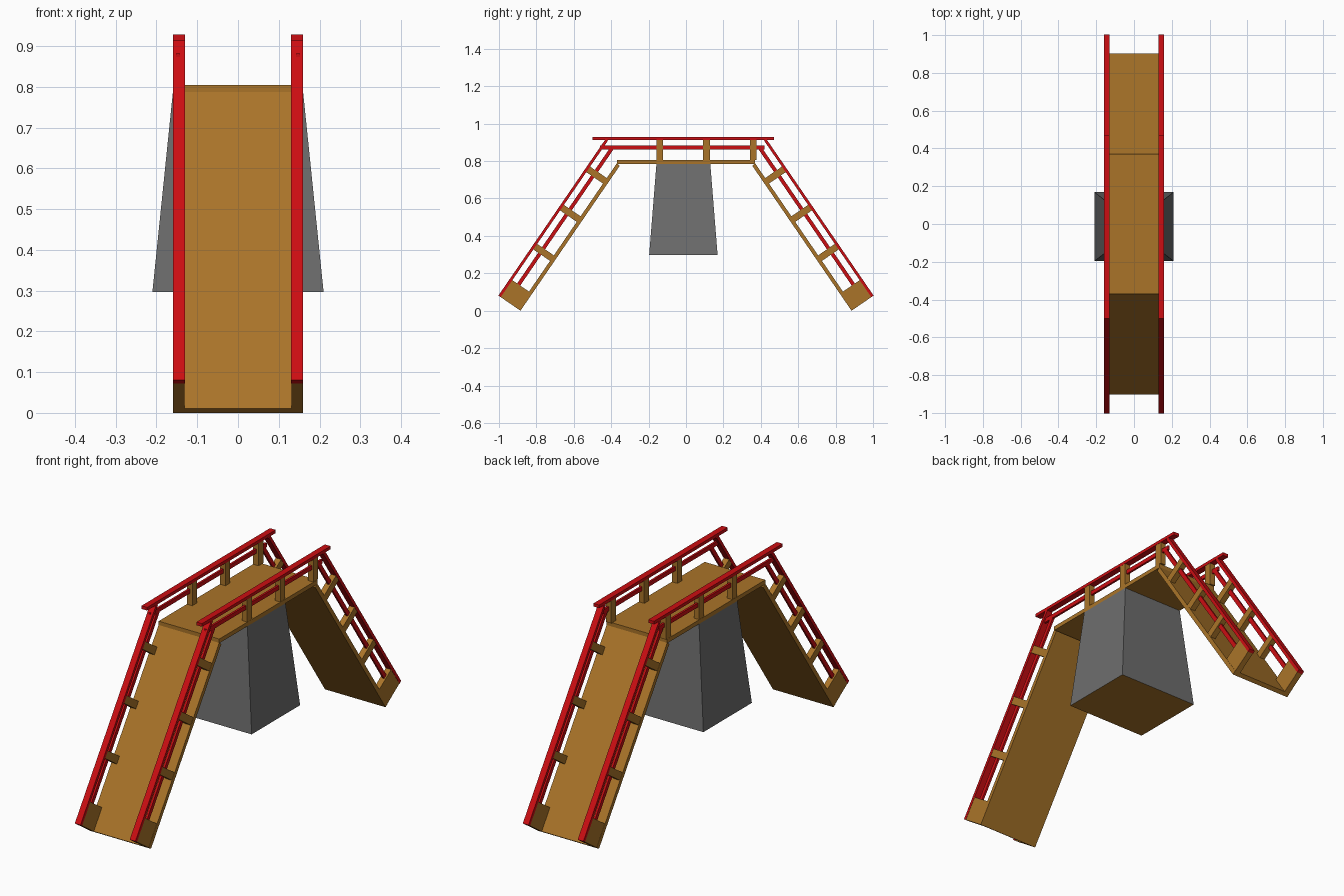
import bpy, bmesh
from mathutils import Vector

if "Cube" in bpy.data.objects:
    bpy.data.objects.remove(bpy.data.objects["Cube"])


def material(name, rgb):
    m = bpy.data.materials.new(name)
    m.diffuse_color = (*rgb, 1)
    m.use_nodes = True
    m.node_tree.nodes["Principled BSDF"].inputs["Base Color"].default_value = m.diffuse_color
    return m


WOOD = material("brown wood", (0.40, 0.175, 0.022))
RED = material("red paint", (0.60, 0.004, 0.006))
STONE = material("grey stone", (0.155, 0.155, 0.155))


# placement frames: (along, across) -> (y, z)
def flat(s, t):
    return s, 0.785 + t


def slope(sign):
    dy, dz = 0.565, 0.825
    return lambda s, t: (sign * (0.885 - dy * s + dz * t), dz * s + dy * t)


def build(name, boxes, frame, mats):
    """Boxes are (x0, x1, s0, s1, t0, t1) placed through the frame."""
    bm = bmesh.new()
    for x0, x1, s0, s1, t0, t1 in boxes:
        cube = bmesh.ops.create_cube(bm, size=1)
        for v in cube["verts"]:
            y, z = frame(s1 if v.co.y > 0 else s0, t1 if v.co.z > 0 else t0)
            v.co = Vector((x1 if v.co.x > 0 else x0, y, z))
    return finish(name, bm, mats)


def finish(name, bm, mats):
    bmesh.ops.recalc_face_normals(bm, faces=bm.faces[:])
    mesh = bpy.data.meshes.new(name)
    bm.to_mesh(mesh)
    bm.free()
    for m in mats:
        mesh.materials.append(m)
    ob = bpy.data.objects.new(name, mesh)
    bpy.context.collection.objects.link(ob)
    return ob


def both_sides(x0, x1, *rest):
    return [(x0, x1, *rest), (-x1, -x0, *rest)]


def section(prefix, frame, plank, rail, mid, posts):
    # walking plank
    build(prefix + "_plank", [(-0.16, 0.16, *plank, 0, 0.02)], frame, [WOOD])
    # hand rails and thin middle rails
    build(prefix + "_hand_rails", both_sides(0.13, 0.16, *rail, 0.128, 0.143), frame, [RED])
    build(prefix + "_middle_rails", both_sides(0.142, 0.152, *mid, 0.077, 0.097), frame, [RED])
    # posts
    boxes = []
    for s0, s1 in posts:
        boxes += both_sides(0.131, 0.159, s0, s1, 0.02, 0.128)
    build(prefix + "_posts", boxes, frame, [WOOD])


def around(centres, half=0.018):
    return [(c - half, c + half) for c in centres]


# level deck
section("deck", flat, (-0.37, 0.37), (-0.5, 0.47), (-0.46, 0.42),
        around((-0.14, 0.11, 0.36)))

# two ramps, each with a solid end block
for side, sign in (("front", -1), ("back", 1)):
    section(side + "_ramp", slope(sign), (0, 0.94), (0, 1.015), (0.1, 0.99),
            [(0, 0.11)] + around((0.327, 0.58, 0.828)))

# tapered stone pier with a wooden underside
pier = bmesh.new()
cube = bmesh.ops.create_cube(pier, size=1)
for v in cube["verts"]:
    top = v.co.z > 0
    hx, hy = (0.16, 0.144) if top else (0.21, 0.183)
    v.co = Vector((hx if v.co.x > 0 else -hx,
                   (hy if v.co.y > 0 else -hy) - 0.014,
                   0.785 if top else 0.297))
pier.normal_update()
for f in pier.faces:
    f.material_index = 1 if abs(f.normal.z) > 0.9 else 0
finish("pier", pier, [STONE, WOOD])
